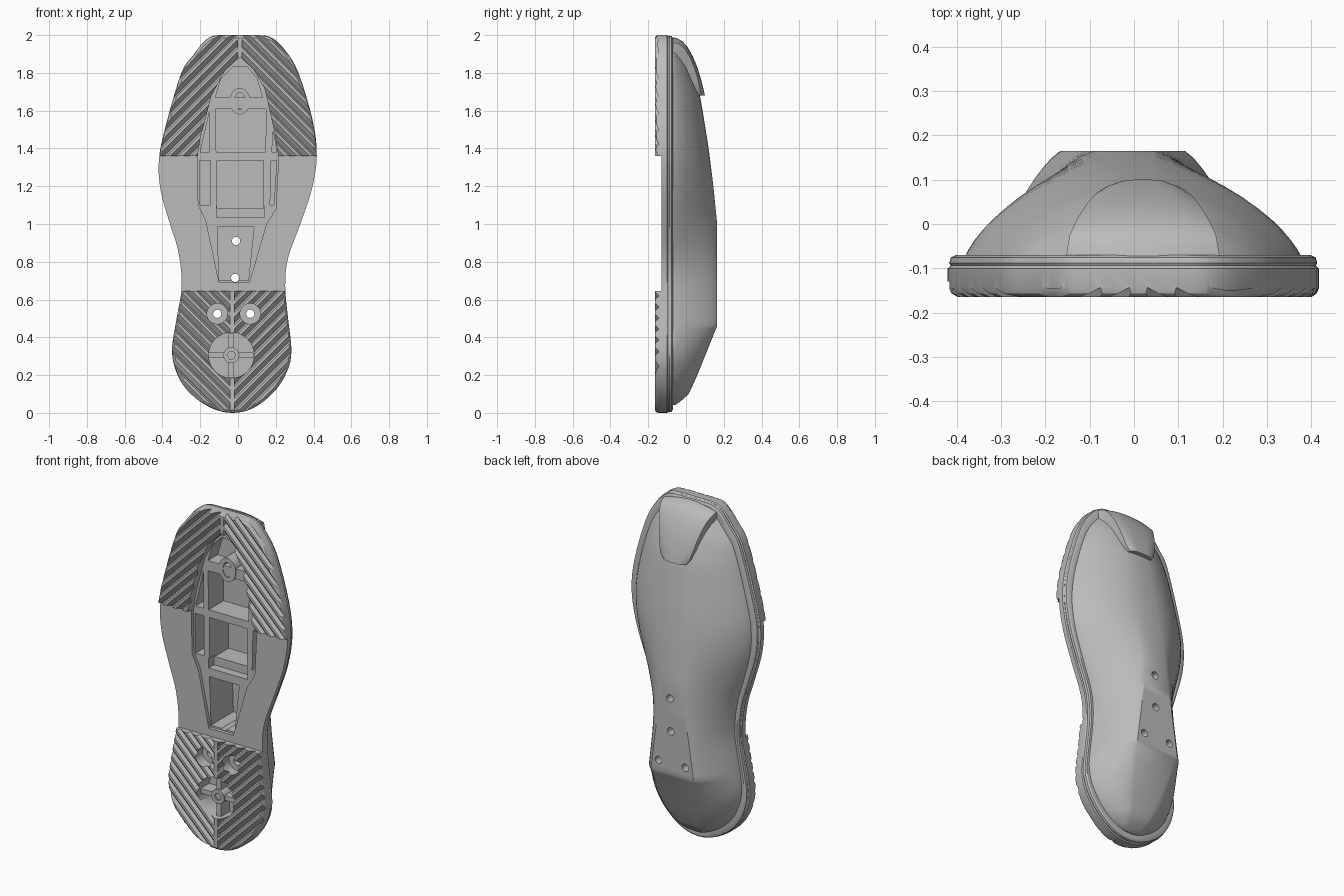
import bpy, bmesh, math

cube = bpy.data.objects.get("Cube")
if cube:
    bpy.data.objects.remove(cube, do_unlink=True)

grey = bpy.data.materials.new("rubber grey")
grey.use_nodes = True
COLOUR = (0.5, 0.5, 0.5, 1)
grey.diffuse_color = COLOUR
grey.node_tree.nodes["Principled BSDF"].inputs["Base Color"].default_value = COLOUR

FRONT, MID, RIB = -0.165, -0.13, -0.11     # depth levels of tread, waist and ribs


def solid(name, *shells):
    """Object made of closed shells, each a list of equal rings of points."""
    bm = bmesh.new()
    for rings in shells:
        rows = [[bm.verts.new(p) for p in ring] for ring in rings]
        n = len(rows[0])
        for a, b in zip(rows, rows[1:]):
            for i in range(n):
                j = (i + 1) % n
                bm.faces.new((a[i], a[j], b[j], b[i]))
        bm.faces.new(rows[0][::-1])
        bm.faces.new(rows[-1])
    bmesh.ops.recalc_face_normals(bm, faces=bm.faces)
    mesh = bpy.data.meshes.new(name)
    bm.to_mesh(mesh)
    bm.free()
    mesh.materials.append(grey)
    obj = bpy.data.objects.new(name, mesh)
    bpy.context.collection.objects.link(obj)
    return obj


def prism(points, y0, y1):
    return [[(x, y, z) for x, z in points] for y in (y0, y1)]


def oval(cx, cz, rx, rz=None, n=32):
    rz = rz or rx
    angles = [math.tau * i / n for i in range(n)]
    return [(cx + rx * math.cos(a), cz + rz * math.sin(a)) for a in angles]


def box(x0, x1, z0, z1):
    return [(x0, z0), (x1, z0), (x1, z1), (x0, z1)]


def activate(obj):
    bpy.ops.object.select_all(action='DESELECT')
    obj.select_set(True)
    bpy.context.view_layer.objects.active = obj


def combine(target, other, operation='DIFFERENCE'):
    activate(target)
    mod = target.modifiers.new("combine", 'BOOLEAN')
    mod.solver, mod.operation, mod.object = 'EXACT', operation, other
    bpy.ops.object.modifier_apply(modifier=mod.name)
    bpy.data.objects.remove(other, do_unlink=True)


def cut(target, *shells):
    combine(target, solid("cutter", *shells))


def smooth(obj):
    activate(obj)
    bpy.ops.object.shade_smooth_by_angle(angle=math.radians(30))


def lerp(table, z):
    """Piecewise linear lookup."""
    for (z0, v0), (z1, v1) in zip(table, table[1:]):
        if z <= z1:
            return v0 + (v1 - v0) * max(0, (z - z0) / (z1 - z0))
    return table[-1][1]


def rounded(points, steps=4):
    """Closed Catmull-Rom curve."""
    out, n = [], len(points)
    for i in range(n):
        a, b, c, d = (points[(i + k) % n] for k in (-1, 0, 1, 2))
        for s in range(steps):
            t = s / steps
            out.append(tuple(
                b[k] + t / 2 * (c[k] - a[k] + t * (2 * a[k] - 5 * b[k] + 4 * c[k] - d[k]
                                + t * (3 * (b[k] - c[k]) + d[k] - a[k])))
                for k in (0, 1)))
    return [(x, min(2, max(0, z))) for x, z in out]


# Footprint, from the heel up the left side and back down
outline = rounded([
    (-.03, 0), (.08, .025), (.19, .11), (.26, .22), (.283, .33), (.265, .5), (.25, .67),
    (.265, .82), (.33, 1), (.39, 1.18), (.417, 1.36), (.395, 1.55), (.32, 1.8),
    (.25, 1.92), (.18, 1.985), (.1, 2), (-.1, 2), (-.17, 1.975), (-.24, 1.89),
    (-.3, 1.8), (-.375, 1.55), (-.418, 1.35), (-.41, 1.18), (-.36, 1), (-.315, .85),
    (-.298, .67), (-.325, .5), (-.35, .33), (-.32, .2), (-.25, .1), (-.14, .025)])


def span(z):
    """Left and right limits of the footprint at a height."""
    xs = []
    for (x0, z0), (x1, z1) in zip(outline, outline[1:] + outline[:1]):
        if (z0 <= z) != (z1 <= z):
            xs.append(x0 + (x1 - x0) * (z - z0) / (z1 - z0))
    return min(xs), max(xs)


# Sole slab with softened rim and stepped welt
def sole_ring(y, inset):
    return [(x * (1 - inset / .36), y, 1 + (z - 1) * (1 - inset)) for x, z in outline]


sole = solid("sole", [sole_ring(y, d) for y, d in (
    (FRONT, .014), (FRONT + .008, .004), (FRONT + .02, 0), (-.1, 0), (-.094, .006),
    (-.088, .003), (-.076, .006), (-.07, .016), (-.07, .05))])

# Domed upper with a flat plate over the waist
CREST = [(.04, -.06), (.06, -.03), (.1, .015), (.2, .06), (.46, .165), (1, .165),
         (1.2, .145), (1.4, .12), (1.6, .088), (1.69, .072), (1.84, .02), (1.93, -.03), (1.96, -.06)]
FLAT = [(0, .03), (.46, .14), (1, .065), (1.4, .04), (2, .02)]
POWER = [(.2, 1.7), (.46, 1.25), (1, 1.3), (1.3, 1.7)]
CENTRE = [(0, -.03), (1, -.02), (2, .02)]
BASE = -.085
levels = [1 - .998 * math.cos(math.pi * i / 56) for i in range(57)]
levels = sorted(levels + [1 - .54 / .96])
sections = []
for level in levels:
    z = 1 + (level - 1) * .96
    left, right = (x * .915 for x in span(level))
    mid, flat, height = lerp(CENTRE, z), lerp(FLAT, z), lerp(CREST, z) - BASE
    ring = []
    for side, edge in ((-1, left), (1, right)):
        reach = abs(edge - mid)
        f = min(flat, reach * .6)
        half = []
        for i in range(13):
            t = math.sin(math.pi / 2 * i / 12)
            y = BASE + height * max(0, 1 - t ** lerp(POWER, z)) ** .72
            half.append((mid + side * (f + (reach - f) * t), y, z))
        ring += half[::-1] if side < 0 else half
    sections.append(ring)
combine(sole, solid("upper", sections), 'UNION')

# Recessed waist between the heel and forefoot treads
cut(sole, prism(box(-1, 1, .645, 1.36), -.3, MID))

# Chevron tread grooves
grooves = []
for base, count, centre, slope in ((-.2, 13, -.03, 1), (1.42, 13, .01, -1)):
    for i in range(count):
        z = base + .065 * i
        for side in (-1, 1):
            grooves.append([[(centre + side * d, y, z + slope * d + dz)
                             for dz, y in ((0, -.17), (.056, -.17), (.016, -.143))]
                            for d in (.012, .5)])
cut(sole, *grooves)

# Central cavity down to rib level
cavity = [(-.1, .69), (.06, .69), (.15, 1), (.2, 1.08), (.215, 1.35), (.19, 1.5), (.14, 1.72),
          (.08, 1.82), (.01, 1.885), (-.07, 1.81), (-.14, 1.68), (-.2, 1.45), (-.215, 1.35),
          (-.21, 1.1), (-.17, 1.02)]
cut(sole, prism(cavity, -.3, RIB))

# Deep pockets between the ribs
pockets = [
    (.1, [(-.1, .7), (.055, .7), (.085, .985), (-.11, .985)]),
    (-.06, box(-.115, .14, 1.035, 1.095)),
    (.07, box(-.11, .135, 1.085, 1.335)),
    (.03, [(-.115, 1.38), (.145, 1.38), (.15, 1.61), (-.12, 1.61)]),
    (-.02, [(-.12, 1.67), (.13, 1.67), (.1, 1.77), (.05, 1.83), (-.03, 1.83), (-.09, 1.77)]),
    (0, [(-.2, 1.1), (-.145, 1.1), (-.145, 1.335), (-.205, 1.335)]),
    (0, [(.17, 1.1), (.19, 1.1), (.205, 1.335), (.175, 1.335)]),
    (-.01, [(-.2, 1.38), (-.15, 1.38), (-.15, 1.6)]),
    (-.01, [(.18, 1.38), (.205, 1.38), (.185, 1.5)]),
]
for depth, shape in pockets:
    cut(sole, prism(shape, -.3, depth))

# Heel socket, screw counterbores and through holes
HUB = (-.035, .305)
cut(sole, prism(oval(*HUB, .12), -.3, -.05))
holes = [(-.01, .91), (-.015, .715), (-.11, .525), (.065, .525)]
for x, z in holes[2:]:
    cut(sole, prism(oval(x, z, .054), -.3, -.1))
for x, z in holes:
    cut(sole, prism(oval(x, z, .022, n=16), -.3, .3))
smooth(sole)

# Cross ribs and hub in the heel socket
hx, hz = HUB
for name, w, h in (("heel_rib_across", .118, .014), ("heel_rib_upright", .014, .118)):
    solid(name, prism(box(hx - w, hx + w, hz - h, hz + h), -.13, -.04))
hub = solid("heel_hub", prism(oval(hx, hz, .042), -.14, -.04))
cut(hub, prism(oval(hx, hz, .022, n=6), -.3, -.06))
smooth(hub)

# Oval boss on the upper rib
boss = solid("toe_boss", prism(oval(.01, 1.65, .055, .07), RIB - .004, .04))
cut(boss, prism(oval(.01, 1.65, .03, .045), -.3, .02))
smooth(boss)

# Toe strap wrapping over the upper: depth, height, half width
path = [(-.085, 1.99, .175), (-.05, 1.985, .17), (-.02, 1.968, .165), (.005, 1.942, .155),
        (.035, 1.89, .14), (.06, 1.83, .125), (.08, 1.765, .11), (.094, 1.71, .095), (.1, 1.68, .075)]
strap_rings = []
for i, (y, z, w) in enumerate(path):
    toe = 1 - i / (len(path) - 1)
    ring = []
    for k in range(-6, 7):
        u = k / 6
        ring.append((.02 + u * w, y - .02 * u ** 4 * (1 - toe), z - .03 * u * u * toe))
    under = [(x, max(-.088, yy - .06 * (1 - toe ** 3)), zz - .06 * toe) for x, yy, zz in ring[::-1]]
    strap_rings.append(ring + under)
smooth(solid("toe_strap", strap_rings))
